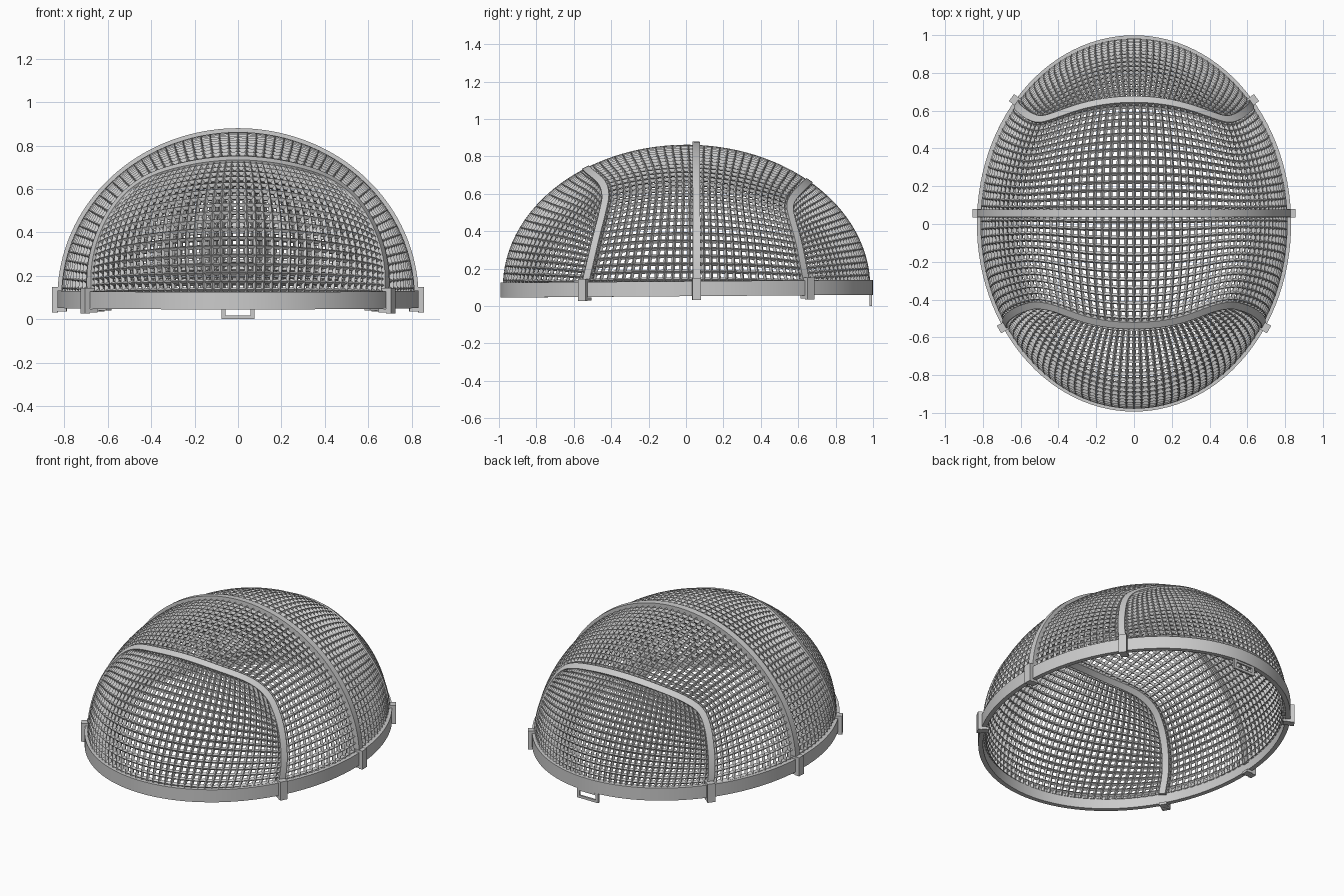
import bpy, bmesh, math
from mathutils import Vector, Matrix

if "Cube" in bpy.data.objects:
    bpy.data.objects.remove(bpy.data.objects["Cube"])

C = Vector((0, 0.003, 0.1))          # dome centre
R = Vector((0.80, 0.968, 0.748))     # dome radii of the wire mesh


def on_dome(p):
    d = Vector(p) - C
    return C + d / math.sqrt(sum((d[i] / R[i]) ** 2 for i in range(3)))


def dome_normal(p):
    d = p - C
    return Vector([d[i] / R[i] ** 2 for i in range(3)]).normalized()


def finish(name, bm, smooth=True):
    bmesh.ops.recalc_face_normals(bm, faces=bm.faces)
    me = bpy.data.meshes.new(name)
    bm.to_mesh(me)
    bm.free()
    if smooth:
        me.shade_smooth()
        me.set_sharp_from_angle(angle=math.radians(35))
    ob = bpy.data.objects.new(name, me)
    bpy.context.collection.objects.link(ob)
    return ob


def smooth_path(pts, n=10):
    """Catmull-Rom curve through pts."""
    P = [2 * pts[0] - pts[1]] + pts + [2 * pts[-1] - pts[-2]]
    out = []
    for i in range(1, len(P) - 2):
        a, b, c, d = P[i - 1:i + 3]
        for k in range(n):
            t = k / n
            out.append(0.5 * (2 * b + (c - a) * t + (2 * a - 5 * b + 4 * c - d) * t * t
                              + (3 * b - a - 3 * c + d) * t ** 3))
    return out + [pts[-1]]


def by_length(path):
    """Function giving the point at fraction s of the path length."""
    L = [0]
    for a, b in zip(path, path[1:]):
        L.append(L[-1] + (b - a).length)

    def at(s):
        x = min(max(s, 0), 1) * L[-1]
        for i in range(len(L) - 1):
            if x <= L[i + 1]:
                return path[i].lerp(path[i + 1], (x - L[i]) / (L[i + 1] - L[i]))
        return path[-1]
    return at


def band(name, path, normals, width, thick, closed=False):
    """Sweep a rectangular section along a path."""
    bm = bmesh.new()
    n = len(path)
    rings = []
    for i, (p, nr) in enumerate(zip(path, normals)):
        if closed:
            t = path[(i + 1) % n] - path[i - 1]
        else:
            t = path[min(i + 1, n - 1)] - path[max(i - 1, 0)]
        b = t.cross(nr).normalized()
        rings.append([bm.verts.new(p + nr * (u * thick / 2) + b * (v * width / 2))
                      for u, v in ((-1, -1), (1, -1), (1, 1), (-1, 1))])
    for i in range(n if closed else n - 1):
        a, b = rings[i], rings[(i + 1) % n]
        for k in range(4):
            bm.faces.new((a[k], a[(k + 1) % 4], b[(k + 1) % 4], b[k]))
    if not closed:
        bm.faces.new(rings[0])
        bm.faces.new(rings[-1])
    return finish(name, bm)


def box(bm, size, matrix):
    bmesh.ops.create_cube(bm, size=1, matrix=matrix @ Matrix.Diagonal((*size, 1)))


def wire_panel(name, func, nu, nv):
    """Grid of wires over func(u, v), pushed out to the dome."""
    bm = bmesh.new()
    g = [[bm.verts.new(on_dome(func(i / nu, j / nv))) for i in range(nu + 1)]
         for j in range(nv + 1)]
    for j in range(nv):
        for i in range(nu):
            bm.faces.new((g[j][i], g[j][i + 1], g[j + 1][i + 1], g[j + 1][i]))
    ob = finish(name, bm, smooth=False)
    m = ob.modifiers.new("wires", 'WIREFRAME')
    m.thickness = 0.029
    m.offset = 0
    m.use_even_offset = False


# Rib paths: right half from the crown to the rim, mirrored
halves = {
    "front": [(0, -.525, .72), (.2, -.505, .70), (.4, -.45, .655), (.505, -.43, .59),
              (.57, -.44, .51), (.62, -.46, .4), (.66, -.495, .25), (.67, -.535, .1)],
    "middle": [(.8 * math.sin(a * math.pi / 16), .055, .1 + .755 * math.cos(a * math.pi / 16))
               for a in range(9)],
    "back": [(0, .665, .67), (.2, .65, .655), (.4, .595, .60), (.495, .565, .54),
             (.55, .575, .46), (.59, .60, .35), (.62, .63, .22), (.635, .67, .1)],
}
ribs = {}
for key, half in halves.items():
    half = [on_dome(p) for p in half]
    full = [Vector((-p.x, p.y, p.z)) for p in half[:0:-1]] + half
    ribs[key] = by_length([on_dome(p) for p in smooth_path(full)])
    path = [ribs[key](i / 80) for i in range(81)]
    norm = [dome_normal(p) for p in path]
    off = .012 if key == "middle" else 0
    band(key + "_rib", [p + n * off for p, n in zip(path, norm)], norm, .04, .04)

# Slightly tilted oval rim
RX, RY = .818, .982


def rim_z(y):
    return .0925 + .0075 * y


ts = [2 * math.pi * i / 112 for i in range(112)]
band("rim",
     [Vector((RX * math.cos(t), RY * math.sin(t) + C.y, rim_z(RY * math.sin(t)))) for t in ts],
     [Vector((math.cos(t) / RX, math.sin(t) / RY, 0)).normalized() for t in ts],
     .08, .028, closed=True)

# Clips holding the rib ends to the rim
for key, rib in ribs.items():
    bm = bmesh.new()
    base = rib(1)
    t = math.atan2((base.y - C.y) / R.y, base.x / R.x)
    for s in (1, -1):
        p = Vector((s * RX * math.cos(t), RY * math.sin(t) + C.y, 0))
        ang = math.atan2(math.sin(t) / RY, s * math.cos(t) / RX)
        M = Matrix.Translation((p.x, p.y, rim_z(p.y))) @ Matrix.Rotation(ang, 4, 'Z')
        box(bm, (.024, .046, .118), M @ Matrix.Translation((.026, 0, -.003)))
        box(bm, (.065, .046, .016), M @ Matrix.Translation((.005, 0, -.05)))
        box(bm, (.05, .046, .016), M @ Matrix.Translation((.008, 0, .048)))
    finish(key + "_clips", bm)

# Middle mesh panels, ruled between neighbouring ribs
for name, a, b, nv in (("front_middle_mesh", "front", "middle", 14),
                       ("back_middle_mesh", "middle", "back", 15)):
    wire_panel(name, lambda u, v: ribs[a](u).lerp(ribs[b](u), v), 58, nv)

# End mesh panels: four-sided patches between rib crown, rib legs and rim
K = .245
for key in ("front", "back"):
    rib = ribs[key]
    base = rib(1)
    t1 = math.atan2((base.y - C.y) / R.y, base.x / R.x)
    t0 = math.copysign(math.pi, t1) - t1

    def patch(u, v):
        t = t0 + (t1 - t0) * u
        low = Vector((R.x * math.cos(t), R.y * math.sin(t) + C.y, C.z))
        top = rib(K + (1 - 2 * K) * u)
        left, right = rib(K * (1 - v)), rib(1 - K * (1 - v))
        corners = (rib(K).lerp(rib(1 - K), u)).lerp(rib(0).lerp(rib(1), u), v)
        return top.lerp(low, v) + left.lerp(right, u) - corners

    wire_panel(key + "_mesh", patch, 42, 19)

# Small hanging loop at the back
bm = bmesh.new()
for x in (-.066, .066):
    box(bm, (.018, .012, .07), Matrix.Translation((x, .988, .035)))
box(bm, (.15, .012, .016), Matrix.Translation((0, .988, .008)))
box(bm, (.15, .012, .012), Matrix.Translation((0, .988, .052)))
finish("hanging_loop", bm)
